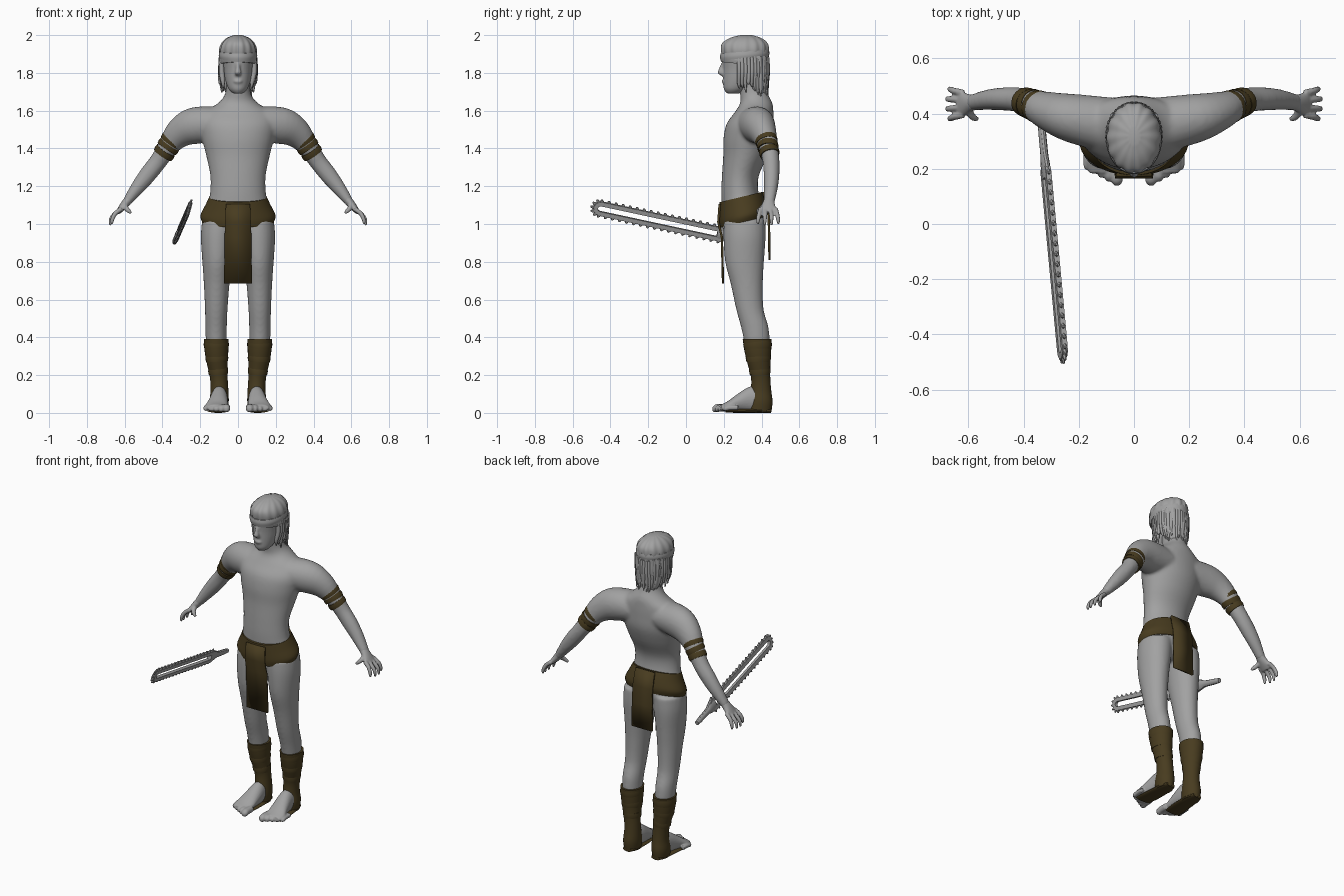
import bpy, bmesh, math, random
from mathutils import Vector, Matrix

random.seed(4)
old = bpy.data.objects.get("Cube")
if old:
    bpy.data.objects.remove(old, do_unlink=True)

X, Y, Z = Vector((1, 0, 0)), Vector((0, 1, 0)), Vector((0, 0, 1))
SIDES = (("left", 1), ("right", -1))


def material(name, color):
    mat = bpy.data.materials.new(name)
    mat.use_nodes = True
    mat.diffuse_color = (*color, 1)
    mat.node_tree.nodes["Principled BSDF"].inputs["Base Color"].default_value = (*color, 1)
    return mat


GREY = material("plain grey", (0.36, 0.36, 0.36))
LEATHER = material("dark leather brown", (0.065, 0.045, 0.014))


def spline(rows, steps):
    """Catmull-Rom through rows of x, y, z, radius a, radius b."""
    out = []
    for i in range(len(rows) - 1):
        p = [rows[max(i - 1, 0)], rows[i], rows[i + 1], rows[min(i + 2, len(rows) - 1)]]
        for k in range(steps):
            t = k / steps
            out.append([0.5 * (2 * b + (c - a) * t + (2 * a - 5 * b + 4 * c - d) * t * t
                               + (3 * b - a - 3 * c + d) * t ** 3) for a, b, c, d in zip(*p)])
    return out + [list(rows[-1])]


def tube(bm, rows, side=1, axis=None, up=Y, n=24, steps=4, ripple=0, waves=14):
    """Closed elliptical sweep; a fixed axis keeps every ring parallel."""
    rows = spline(rows, steps)
    pts = [Vector(r[:3]) for r in rows]
    rings = []
    for i, (p, row) in enumerate(zip(pts, rows)):
        t = axis or (pts[min(i + 1, len(pts) - 1)] - pts[max(i - 1, 0)]).normalized()
        u = t.cross(up).normalized()
        v = u.cross(t)
        ring = []
        for k in range(n):
            a = math.tau * k / n
            r = 1 + ripple * math.cos(waves * a)
            q = p + u * row[3] * r * math.cos(a) + v * row[4] * r * math.sin(a)
            ring.append(bm.verts.new((q.x * side, q.y, q.z)))
        rings.append(ring)
    for lo, hi in zip(rings, rings[1:]):
        for k in range(n):
            bm.faces.new((lo[k], lo[k - 1], hi[k - 1], hi[k]))
    bm.faces.new(rings[0])
    bm.faces.new(rings[-1])


def finish(name, bm, mat, voxel=0, smooth=0, thick=0, angle=45):
    bmesh.ops.recalc_face_normals(bm, faces=bm.faces)
    mesh = bpy.data.meshes.new(name)
    bm.to_mesh(mesh)
    bm.free()
    mesh.materials.append(mat)
    ob = bpy.data.objects.new(name, mesh)
    bpy.context.collection.objects.link(ob)
    bpy.ops.object.select_all(action='DESELECT')
    ob.select_set(True)
    bpy.context.view_layer.objects.active = ob
    bpy.ops.object.shade_smooth_by_angle(angle=math.radians(angle))
    if voxel:
        mod = ob.modifiers.new("fuse", 'REMESH')
        mod.mode, mod.voxel_size, mod.use_smooth_shade = 'VOXEL', voxel, True
        mod = ob.modifiers.new("relax", 'SMOOTH')
        mod.factor, mod.iterations = 0.5, smooth
    if thick:
        mod = ob.modifiers.new("thickness", 'SOLIDIFY')
        mod.thickness, mod.offset = thick, 0
    return ob


# Body: torso, neck, arms and legs fused into one skin
bm = bmesh.new()
tube(bm, [(0, .31, .93, .12, .09), (0, .31, 1.03, .175, .115), (0, .287, 1.15, .15, .1),
          (0, .287, 1.25, .146, .097), (0, .315, 1.36, .168, .118), (0, .33, 1.45, .19, .132),
          (0, .34, 1.53, .2, .125), (0, .36, 1.59, .18, .103), (0, .372, 1.64, .105, .085),
          (0, .36, 1.69, .068, .074), (0, .345, 1.77, .06, .07)], axis=Z, n=40)
for _, s in SIDES:
    tube(bm, [(.1, .36, 1.53, .09, .1), (.23, .385, 1.52, .098, .088), (.31, .41, 1.48, .08, .07),
              (.37, .435, 1.41, .055, .052), (.42, .45, 1.335, .047, .045),
              (.475, .453, 1.265, .046, .042), (.53, .45, 1.195, .038, .037),
              (.59, .44, 1.115, .024, .029)], side=s)
    tube(bm, [(.1, .31, 1.02, .09, .11), (.107, .31, .93, .09, .112), (.111, .31, .8, .078, .103),
              (.113, .322, .68, .068, .085), (.115, .338, .55, .06, .073),
              (.116, .365, .45, .057, .073), (.114, .378, .35, .053, .064),
              (.1, .395, .2, .042, .043), (.1, .395, .08, .04, .045)], side=s, axis=Z)
finish("body", bm, GREY, voxel=.009, smooth=8)

# Hands: palm, four spread fingers and a thumb
for label, s in SIDES:
    bm = bmesh.new()
    tube(bm, [(.57, .443, 1.14, .024, .027), (.595, .438, 1.11, .022, .032),
              (.62, .435, 1.08, .017, .044), (.637, .435, 1.06, .012, .044)], side=s)
    for i in range(4):
        off = (i - 1.5) * .026
        reach = .008 * (i in (1, 2))
        tube(bm, [(.618, .435 + off, 1.08, .013, .013), (.65, .435 + off * 1.2, 1.055, .012, .012),
                  (.665 + reach, .435 + off * 1.35, 1.025, .011, .011),
                  (.668 + reach, .435 + off * 1.4, 1 - reach, .006, .006)], side=s, n=10)
    tube(bm, [(.6, .43, 1.105, .015, .015), (.593, .4, 1.085, .014, .014),
              (.58, .385, 1.07, .012, .012), (.565, .38, 1.058, .007, .007)], side=s, up=Z, n=10)
    finish(label + "_hand", bm, GREY, voxel=.005, smooth=2)

# Feet: arch and five slanted toes
for label, s in SIDES:
    bm = bmesh.new()
    tube(bm, [(.1, .38, .075, .04, .07), (.1, .33, .07, .046, .066), (.106, .27, .052, .053, .046),
              (.114, .22, .034, .06, .027), (.113, .185, .026, .05, .018)],
         side=s, axis=-Y, up=Z)
    for i in range(5):
        x, y, r = .062 + i * .027, .15 + i * .014, .021 - i * .002
        tube(bm, [(x, y + .07, .028, r, r), (x, y + .025, .027, r, r), (x, y + .004, .023, r, r),
                  (x, y - .01, .02, r / 2, r / 2)], side=s, axis=-Y, up=Z, n=12)
    finish(label + "_foot", bm, GREY, voxel=.005, smooth=2)

# Boots: shaft, heel and sole, with wrapped straps
for label, s in SIDES:
    bm = bmesh.new()
    tube(bm, [(.115, .377, .392, .066, .077), (.114, .38, .33, .063, .071),
              (.111, .385, .27, .056, .062), (.102, .395, .19, .047, .051),
              (.098, .397, .12, .047, .054), (.1, .395, .06, .051, .063),
              (.1, .39, .005, .045, .062)], side=s, axis=Z)
    tube(bm, [(.1, .45, .012, .03, .012), (.1, .4, .012, .047, .012), (.106, .28, .011, .053, .011),
              (.112, .21, .01, .05, .008)], side=s, axis=-Y, up=Z, steps=2)
    for z, rx, ry, cx, cy in ((.36, .067, .076, .115, .379), (.29, .061, .067, .112, .383),
                              (.22, .053, .057, .105, .391)):
        tube(bm, [(cx, cy, z - .02, rx - .004, ry - .004), (cx, cy, z, rx, ry),
                  (cx, cy, z + .02, rx - .002, ry - .002)], side=s, axis=Z, steps=1)
    finish(label + "_boot", bm, LEATHER)

# Arm bands: three overlapping wraps
for label, s in SIDES:
    bm = bmesh.new()
    for i in range(3):
        c = Vector((.348, .425, 1.442)).lerp(Vector((.39, .441, 1.378)), i / 2)
        d = Vector((.55, .2 - .15 * (i % 2), -.8)).normalized() * .016
        r = .064 - .003 * i
        tube(bm, [(*(c - d), r - .002, r - .006), (*c, r, r - .004),
                  (*(c + d), r - .003, r - .007)], side=s, steps=1)
    finish(label + "_arm_band", bm, LEATHER)

# Belt: flared band that dips at the front
bm = bmesh.new()
tube(bm, [(0, .29, 1.145, .153, .113), (0, .297, 1.1, .173, .122), (0, .303, 1.045, .199, .128),
          (0, .303, 1.01, .19, .123)], axis=Z, n=40)
for v in bm.verts:
    v.co.z += (v.co.y - .3) * .24
finish("belt", bm, LEATHER)


# Loincloth panels
def panel(name, rows):
    bm = bmesh.new()
    pairs = [[bm.verts.new((w * k, y, z)) for k in (-1, 1)] for y, z, w in rows]
    for (a, b), (c, d) in zip(pairs, pairs[1:]):
        bm.faces.new((a, b, d, c))
    finish(name, bm, LEATHER, thick=.012)


panel("front_cloth", [(.178, 1.105, .064), (.171, 1.01, .068), (.19, .93, .071), (.196, .685, .074)])
panel("back_cloth", [(.41, 1.17, .066), (.436, 1.07, .068), (.44, .96, .07), (.442, .81, .072)])

# Head: skull, jaw, nose, lips and ears
bm = bmesh.new()
tube(bm, [(0, .25, 1.692, .028, .035), (0, .262, 1.715, .05, .062), (0, .287, 1.76, .067, .09),
          (0, .303, 1.82, .077, .107), (0, .31, 1.9, .086, .118), (0, .313, 1.96, .07, .095),
          (0, .313, 1.985, .03, .04)], axis=Z, n=32)
tube(bm, [(0, .203, 1.86, .01, .012), (0, .19, 1.825, .012, .015), (0, .184, 1.8, .018, .016),
          (0, .197, 1.785, .012, .01)], axis=Z, n=12)
tube(bm, [(0, .202, 1.765, .016, .008), (0, .199, 1.755, .024, .011), (0, .203, 1.742, .016, .008)],
     axis=Z, n=12)
for _, s in SIDES:
    tube(bm, [(.075, .32, 1.85, .008, .02), (.08, .32, 1.82, .01, .022),
              (.075, .315, 1.785, .006, .012)], side=s, axis=Z, n=12)
finish("head", bm, GREY, voxel=.006, smooth=3)

# Head band: two wound strips
bm = bmesh.new()
for z, grow, tilt in ((1.865, 0, .1), (1.893, .003, -.08)):
    strip = bmesh.new()
    tube(bm, [(0, .311, z - .02, .095 + grow, .124 + grow), (0, .311, z, .099 + grow, .128 + grow),
              (0, .311, z + .02, .096 + grow, .125 + grow)], axis=(Z + Y * tilt).normalized(), n=40)
    strip.free()
finish("head_band", bm, GREY)

# Hair: ribbed cap, back mass and hanging locks
bm = bmesh.new()
tube(bm, [(0, .315, 1.87, .09, .118), (0, .312, 1.92, .098, .127), (0, .312, 1.957, .086, .12),
          (0, .316, 1.985, .058, .082), (0, .318, 2, .02, .03)], axis=Z, n=84, ripple=.025)
tube(bm, [(0, .36, 1.89, .092, .077), (0, .37, 1.8, .088, .065), (0, .378, 1.73, .078, .055),
          (0, .385, 1.69, .06, .04)], axis=Z, n=84, ripple=.04)
for i in range(26):
    a = math.radians(-20 + 220 * i / 25)
    x, y = .09 * math.cos(a), .318 + .112 * math.sin(a)
    low = 1.71 - .04 * math.sin(a) + random.uniform(-.02, .04)
    sway = random.uniform(-.008, .008)
    tube(bm, [(x, y, 1.88, .012, .012), (x * 1.02, y + .003, 1.81, .014, .012),
              (x * .95 + sway, y, 1.75, .011, .01), (x * .93 + sway, y + .004, low, .003, .003)],
         n=8, steps=3)
finish("hair", bm, GREY, angle=60)

# Toothed blade: slotted loop with teeth, tapering into a grip
tip, butt = Vector((-.257, -.478, 1.087)), Vector((-.336, .37, .905))
along = (butt - tip).normalized()
flat = along.cross(Vector((.28, 0, 1))).normalized()
wide = flat.cross(along)
half, straight, count = .027, .65, 17
path = []
for i in range(count):
    path.append((Vector((half + straight * i / count, -half, 0)), -Y))
for i in range(7):
    a = math.pi * i / 6 - math.pi / 2
    o = Vector((math.cos(a), math.sin(a), 0))
    path.append((X * (half + straight) + o * half, o))
for i in range(count):
    path.append((Vector((half + straight * (1 - (i + 1) / count), half, 0)), Y))
for i in range(1, 6):
    a = math.pi * i / 6 + math.pi / 2
    o = Vector((math.cos(a), math.sin(a), 0))
    path.append((X * half + o * half, o))
bm = bmesh.new()
loop = [[bm.verts.new(p + o * j + Z * k) for j, k in
         ((-.012, -.01), (.011, -.01), (.011, .01), (-.012, .01))] for p, o in path]
for i, ring in enumerate(loop):
    for k in range(4):
        bm.faces.new((loop[i - 1][k - 1], loop[i - 1][k], ring[k], ring[k - 1]))
for i, (p, o) in enumerate(path):
    if o.x < .1:
        top = p + o * .023 - X * .005
        tube(bm, [(*(p + o * .006), .013, .009), (*top, .005, .004)], up=Z, n=6, steps=1)
end = (butt - tip).length
tube(bm, [(.66, 0, 0, .034, .013), (.71, 0, 0, .033, .015), (.75, 0, 0, .02, .014),
          (.83, 0, 0, .017, .014), (end, 0, 0, .014, .012)], axis=X, up=Z, n=12)
frame = Matrix((along, wide, flat)).transposed().to_4x4()
bm.transform(Matrix.Translation(tip) @ frame)
finish("toothed_blade", bm, GREY, angle=30)
